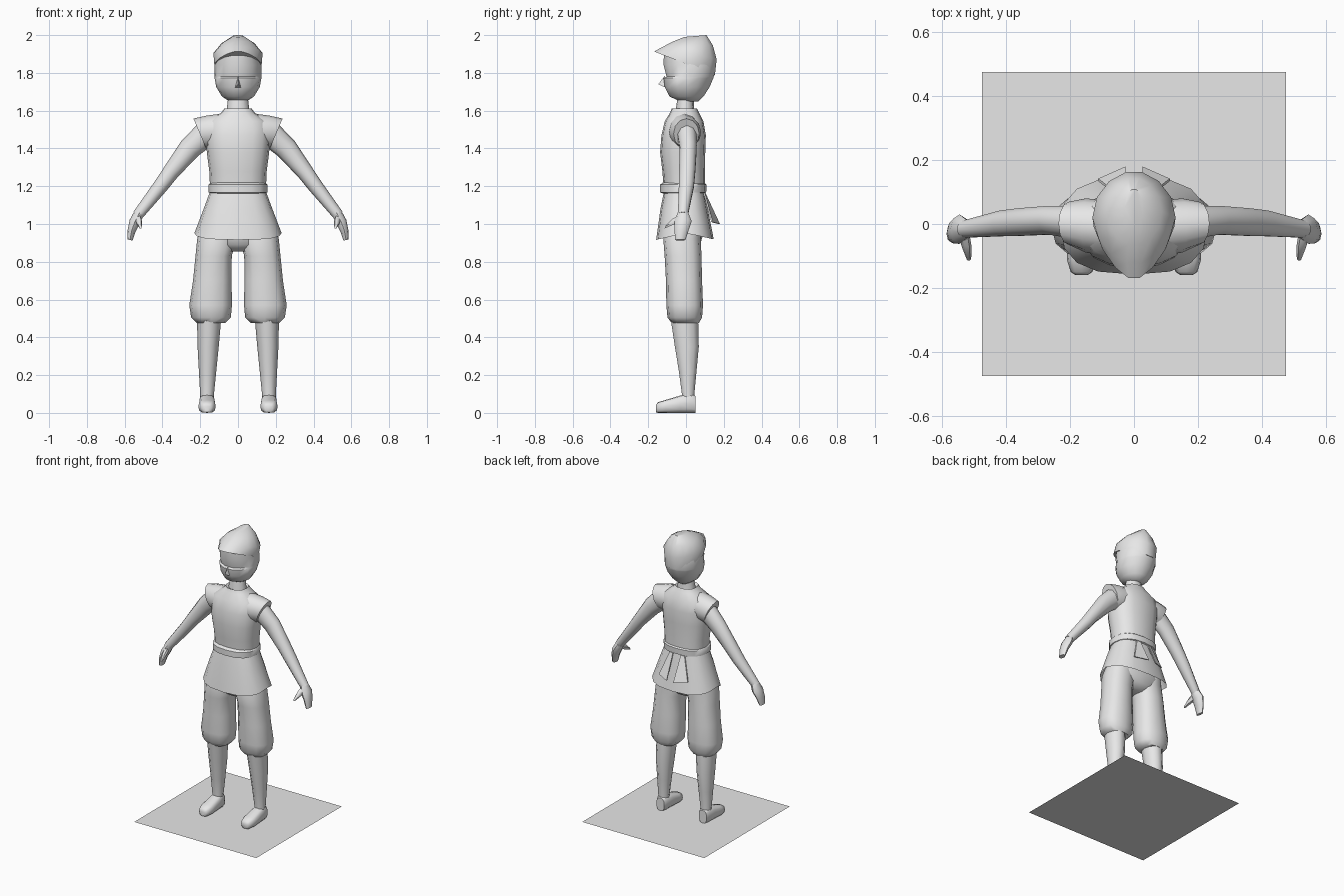
import bpy, bmesh, math
from mathutils import Vector as V

grey = bpy.data.materials.new("light_grey")
grey.diffuse_color = (0.8, 0.8, 0.8, 1)


def finish(name, bm, mirror=False, angle=50):
    bmesh.ops.recalc_face_normals(bm, faces=bm.faces)
    me = bpy.data.meshes.new(name)
    bm.to_mesh(me)
    bm.free()
    me.materials.append(grey)
    ob = bpy.data.objects.new(name, me)
    bpy.context.collection.objects.link(ob)
    bpy.ops.object.select_all(action='DESELECT')
    ob.select_set(True)
    bpy.context.view_layer.objects.active = ob
    bpy.ops.object.shade_smooth_by_angle(angle=math.radians(angle))
    if mirror:
        ob.modifiers.new("mirror", 'MIRROR')
    return ob


def power(a, p):
    return math.copysign(abs(a) ** p, a) if abs(a) > 1e-6 else 0.0


def loft(name, rings, n=12, pu=1.0, pv=1.0, mirror=False, caps=True, tweak=None):
    """Skin rings given as (centre, half axis u, half axis v)."""
    bm = bmesh.new()
    loops = []
    for c, u, v in rings:
        loop = []
        for i in range(n):
            a = 2 * math.pi * i / n
            loop.append(bm.verts.new(V(c) + V(u) * power(math.cos(a), pu)
                                     + V(v) * power(math.sin(a), pv)))
        loops.append(loop)
    if tweak:
        tweak(loops)
    for a, b in zip(loops, loops[1:]):
        for i in range(n):
            j = (i + 1) % n
            bm.faces.new((a[i], a[j], b[j], b[i]))
    if caps:
        bm.faces.new(loops[0])
        bm.faces.new(loops[-1])
    return finish(name, bm, mirror)


def level(z, hw, front, back, cx=0.0, zb=None):
    """Ring from front to back, optionally tilted to height zb at the back."""
    zb = z if zb is None else zb
    return ((cx, (front + back) / 2, (z + zb) / 2), (hw, 0, 0),
            (0, (back - front) / 2, (zb - z) / 2))


def solid(name, pts, faces, mirror=False):
    bm = bmesh.new()
    vs = [bm.verts.new(p) for p in pts]
    for f in faces:
        bm.faces.new([vs[i] for i in f])
    return finish(name, bm, mirror, 20)


# Ground plate
solid("base_plate", [(-.475, -.475, 0), (.475, -.475, 0), (.475, .475, 0), (-.475, .475, 0)],
      [(0, 1, 2, 3)])

# Head with a recessed eye band
loft("head", [level(1.648, .045, -.03, .065), level(1.675, .085, -.09, .095),
              level(1.725, .115, -.115, .128), level(1.772, .124, -.122, .148),
              level(1.780, .124, -.106, .150), level(1.842, .124, -.122, .155),
              level(1.92, .105, -.12, .13)], n=14)

# Nose wedge
solid("nose", [(0, -.112, 1.785), (0, -.147, 1.74), (-.017, -.108, 1.722), (.017, -.108, 1.722)],
      [(0, 2, 1), (0, 1, 3), (1, 2, 3)])


# Swept hair cap with its pointed fringe
def fringe(loops):
    for k, amount in ((0, 1.0), (1, 0.5)):
        for v in loops[k]:
            t = max(0, (-v.co.y) / .17)
            v.co.x *= 1 - .3 * amount * t


loft("hair", [level(1.915, .128, -.173, .157, zb=1.785), level(1.94, .13, -.125, .166, zb=1.87),
              level(1.968, .088, -.068, .145, zb=1.945), level(1.99, .03, -.01, .11, zb=2.0)],
     n=14, pu=1.1, tweak=fringe)

# Neck
loft("neck", [level(1.55, .07, -.06, .055), level(1.62, .058, -.052, .042),
              level(1.67, .052, -.045, .042)])

# Vest body rising to the collar
loft("vest", [level(1.19, .148, -.118, .100), level(1.28, .152, -.125, .100),
              level(1.38, .165, -.137, .102), level(1.47, .172, -.130, .105),
              level(1.545, .160, -.112, .092), level(1.588, .090, -.085, .070),
              level(1.612, .072, -.076, .058), level(1.60, .060, -.06, .048)],
     n=16, pu=.8, pv=.85)

# Shoulder caps with slanted arm openings
loft("shoulder_cap", [((.08, -.012, 1.495), (0, .085, 0), (0, 0, .09)),
                      ((.15, -.005, 1.487), (0, .085, 0), (.015, 0, .087)),
                      ((.202, .002, 1.478), (0, .068, 0), (.034, 0, .080))],
     n=12, mirror=True)

# Arms
loft("arm", [((.165, .005, 1.48), (.052, 0, .045), (0, .055, 0)),
             ((.255, .012, 1.40), (.046, 0, .038), (0, .047, 0)),
             ((.355, .006, 1.275), (.036, 0, .026), (0, .045, 0)),
             ((.41, .002, 1.20), (.033, 0, .022), (0, .042, 0)),
             ((.528, -.016, 1.05), (.026, 0, .014), (0, .028, 0))],
     n=10, mirror=True)

# Hands and thumbs
loft("hand", [((.522, -.016, 1.06), (.024, 0, .012), (0, .028, 0)),
              ((.545, -.016, 1.015), (.028, 0, .008), (0, .046, 0)),
              ((.563, -.024, .965), (.021, 0, .005), (0, .037, 0)),
              ((.572, -.030, .915), (.014, 0, .003), (0, .027, 0))],
     n=8, mirror=True)
loft("thumb", [((.532, -.03, 1.03), (.018, 0, 0), (0, .01, .028)),
               ((.522, -.075, 1.01), (.015, 0, 0), (0, .006, .022)),
               ((.516, -.110, .985), (.007, 0, 0), (0, .004, .010))],
     n=6, mirror=True)

# Belt
loft("belt", [level(1.160, .140, -.118, .092), level(1.168, .155, -.138, .107),
              level(1.208, .156, -.138, .109), level(1.222, .140, -.118, .092)],
     n=16, pu=.8, pv=.85)


# Flared tunic skirt, hem dipping at front and back
def dip(loops):
    for v in loops[-1]:
        v.co.z -= .035 * abs(v.co.y) / .15


loft("tunic_skirt", [level(1.18, .145, -.115, .095), level(1.08, .182, -.135, .115),
                     level(.953, .231, -.158, .147)],
     n=16, pu=.75, pv=.8, caps=False, tweak=dip)

# Belt tails hanging behind
solid("belt_tail", [(.030, .103, 1.165), (.058, .100, 1.165), (.112, .142, 1.01), (.026, .180, 1.0),
                    (.030, .095, 1.165), (.058, .092, 1.165), (.112, .134, 1.01), (.026, .172, 1.0)],
      [(0, 1, 2, 3), (7, 6, 5, 4), (0, 4, 5, 1), (1, 5, 6, 2), (2, 6, 7, 3), (3, 7, 4, 0)], True)

# Baggy trousers
loft("trouser_hips", [level(1.06, .155, -.105, .085), level(.95, .200, -.118, .092),
                      level(.89, .165, -.105, .075), level(.855, .06, -.06, .045)],
     n=16, pu=.8, pv=.85)
loft("trouser_leg", [level(.98, .085, -.10, .08, .115), level(.92, .103, -.12, .078, .113),
                     level(.83, .096, -.113, .082, .129), level(.70, .102, -.106, .085, .136),
                     level(.57, .113, -.104, .090, .145), level(.505, .105, -.098, .085, .143),
                     level(.475, .075, -.075, .068, .143)],
     pu=.85, pv=.85, mirror=True)

# Shins
loft("shin", [level(.50, .064, -.085, .068, .153), level(.35, .056, -.062, .071, .158),
              level(.22, .046, -.040, .058, .161), level(.09, .036, -.022, .045, .164),
              level(.03, .036, -.022, .045, .164)],
     n=10, mirror=True)

# Feet
loft("foot", [((.165, .050, .045), (.030, 0, 0), (0, 0, .045)),
              ((.164, .025, .053), (.040, 0, 0), (0, 0, .053)),
              ((.164, -.030, .046), (.043, 0, 0), (0, 0, .046)),
              ((.164, -.110, .034), (.046, 0, 0), (0, 0, .034)),
              ((.164, -.150, .028), (.034, 0, 0), (0, 0, .028)),
              ((.164, -.160, .022), (.018, 0, 0), (0, 0, .018))],
     n=12, pu=.7, pv=.7, mirror=True)
